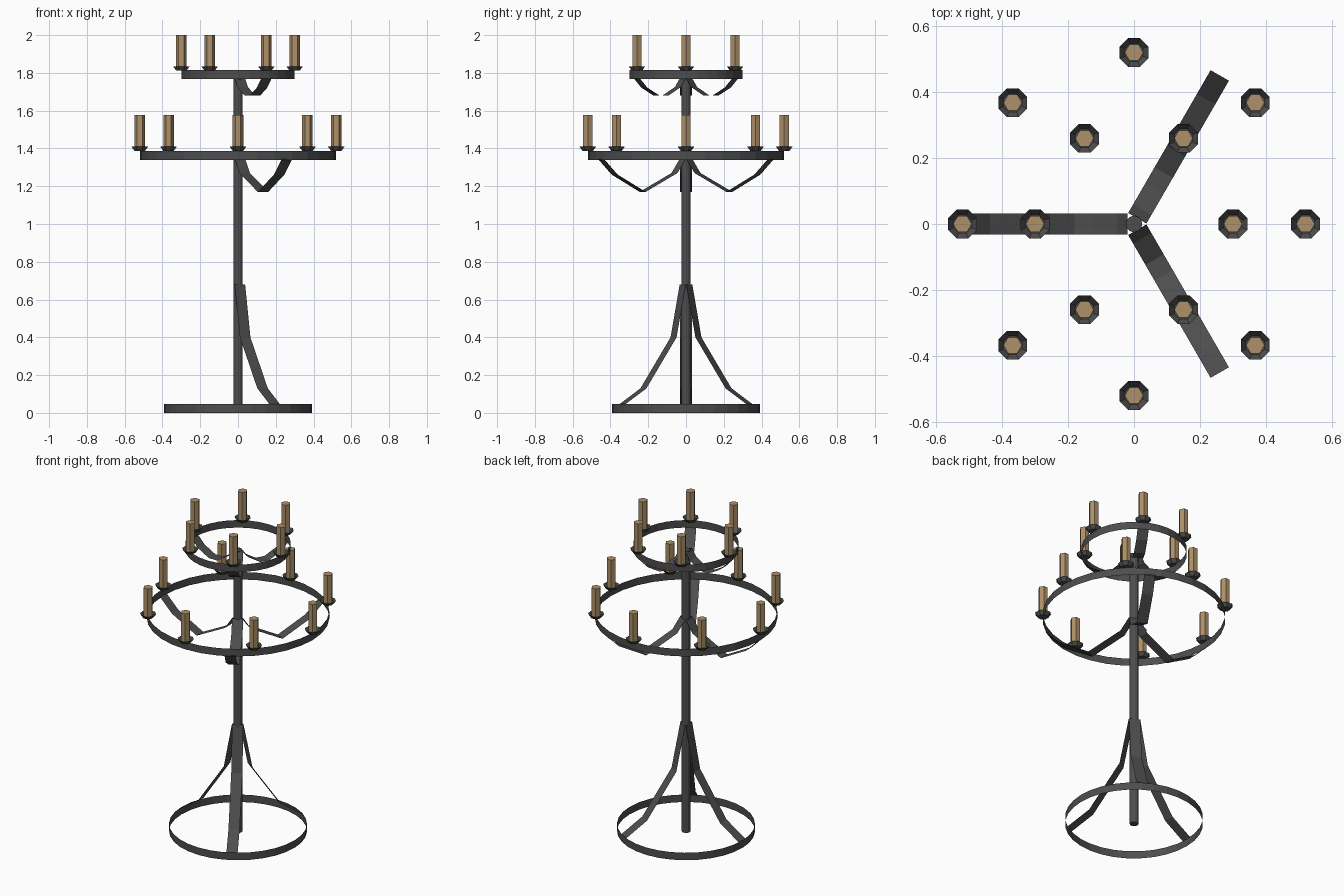
import bpy, bmesh
from math import cos, sin, pi, radians

if "Cube" in bpy.data.objects:
    bpy.data.objects.remove(bpy.data.objects["Cube"])


def material(name, rgb):
    m = bpy.data.materials.new(name)
    m.diffuse_color = (*rgb, 1)
    m.use_nodes = True
    m.node_tree.nodes["Principled BSDF"].inputs["Base Color"].default_value = m.diffuse_color
    return m


IRON = material("dark iron", (0.075, 0.075, 0.075))
WAX = material("tan wax", (0.42, 0.28, 0.14))


def add_object(name, bm, mat):
    me = bpy.data.meshes.new(name)
    bm.to_mesh(me)
    bm.free()
    me.materials.append(mat)
    ob = bpy.data.objects.new(name, me)
    bpy.context.collection.objects.link(ob)
    return ob


def lathe(name, profile, sides, mat, center=(0, 0), bottom=False, top=False, turn=0.0):
    """Stack of (radius, z) loops joined by flat faces, with optional caps."""
    bm = bmesh.new()
    loops = []
    for r, z in profile:
        loops.append([bm.verts.new((center[0] + r * cos(turn + 2 * pi * i / sides),
                                    center[1] + r * sin(turn + 2 * pi * i / sides), z))
                      for i in range(sides)])
    for a, b in zip(loops, loops[1:]):
        for i in range(sides):
            j = (i + 1) % sides
            bm.faces.new((a[i], a[j], b[j], b[i]))
    if bottom:
        bm.faces.new(loops[0][::-1])
    if top:
        bm.faces.new(loops[-1])
    return add_object(name, bm, mat)


def strap(name, path, angle, half=0.032):
    """Thin flat iron ribbon following (radius, z) points in one direction."""
    bm = bmesh.new()
    c, s = cos(angle), sin(angle)
    rows = [(bm.verts.new((r * c - half * s, r * s + half * c, z)),
             bm.verts.new((r * c + half * s, r * s - half * c, z))) for r, z in path]
    for a, b in zip(rows, rows[1:]):
        bm.faces.new((a[0], a[1], b[1], b[0]))
    return add_object(name, bm, IRON)


# Central pole
lathe("pole", [(0.025, 0), (0.025, 1.77)], 12, IRON, bottom=True, top=True)

# Thin hoops
lathe("base_ring", [(0.393, 0), (0.393, 0.047)], 32, IRON)
lathe("lower_ring", [(0.52, 1.34), (0.52, 1.387)], 32, IRON)
lathe("upper_ring", [(0.30, 1.768), (0.30, 1.815)], 32, IRON)

# Bent straps joining the hoops to the pole
LEG = [(0.02, 0.68), (0.076, 0.40), (0.26, 0.13), (0.39, 0.045)]
LOWER_ARM = [(0.02, 1.345), (0.07, 1.27), (0.265, 1.17), (0.437, 1.262), (0.52, 1.345)]
UPPER_ARM = [(0.02, 1.77), (0.05, 1.725), (0.125, 1.68), (0.18, 1.68), (0.255, 1.722), (0.30, 1.77)]
for n, deg in enumerate((60, 180, 300), 1):
    strap(f"leg_{n}", LEG, radians(deg))
    strap(f"lower_arm_{n}", LOWER_ARM, radians(deg))
    strap(f"upper_arm_{n}", UPPER_ARM, radians(deg))

# Candles standing in small drip dishes
for tier, count, radius, z in (("lower", 8, 0.52, 1.387), ("upper", 6, 0.30, 1.812)):
    for i in range(count):
        a = 2 * pi * i / count
        p = (radius * cos(a), radius * sin(a))
        lathe(f"{tier}_dish_{i + 1}", [(0.03, z), (0.047, z + 0.022)], 8, IRON, p,
              bottom=True, turn=pi / 8)
        lathe(f"{tier}_candle_{i + 1}", [(0.028, z + 0.003), (0.028, z + 0.189)], 6, WAX, p,
              bottom=True, top=True)
